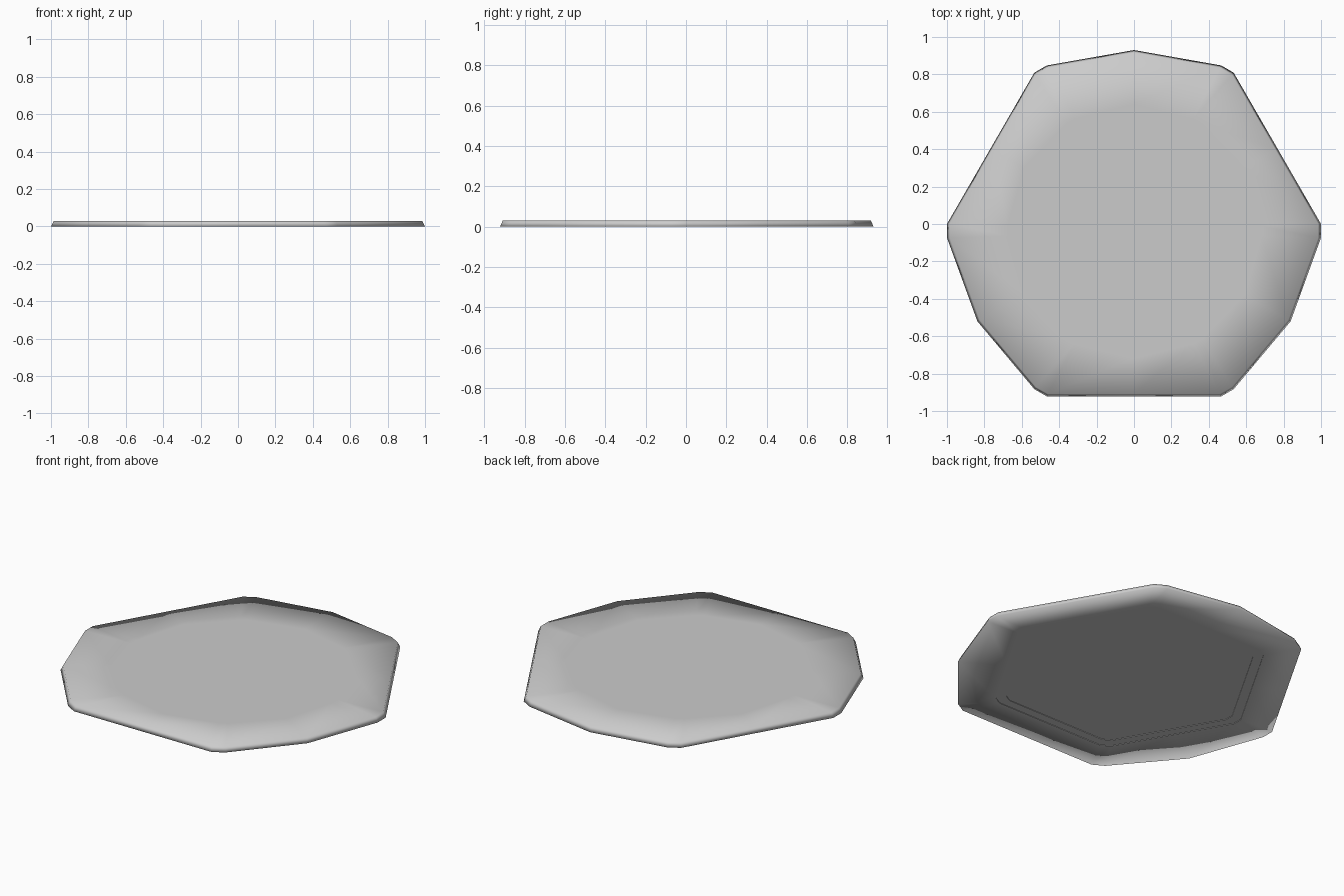
import bpy
import bmesh
from math import radians, cos, sin

default = bpy.data.objects.get("Cube")
if default:
    bpy.data.objects.remove(default)

CENTRE_Y = -0.037
CORNER = 2.2                              # half-angle of each clipped corner
STRAIGHT = cos(radians(30 - CORNER))      # radius at the middle of a straight side
BULGE = 0.967                             # radius at the middle of a bowed side


def material(name, rgb):
    mat = bpy.data.materials.new(name)
    mat.use_nodes = True
    mat.diffuse_color = (*rgb, 1)
    mat.node_tree.nodes["Principled BSDF"].inputs["Base Color"].default_value = (*rgb, 1)
    return mat


def outline(bow):
    """Six clipped corners; every second side is bowed out to the radius bow."""
    points = []
    for side in range(6):
        start = side * 60
        middle = bow if side % 2 else STRAIGHT
        points += [(start - CORNER, 1), (start + CORNER, 1), (start + 30, middle)]
    return points


def loop(bm, points, scale, z):
    return [bm.verts.new((r * scale * cos(radians(a)),
                          r * scale * sin(radians(a)) + CENTRE_Y, z))
            for a, r in points]


def bridge(bm, lower, upper):
    n = len(lower)
    for i in range(n):
        j = (i + 1) % n
        bm.faces.new((lower[i], lower[j], upper[j], upper[i]))


bm = bmesh.new()
body = outline(BULGE)
hexagon = outline(STRAIGHT)
circle = [(a, 1) for a, r in body]

# Stepped hexagonal recess underneath, from its centre out to the base
floor = loop(bm, hexagon, 0.72, 0.006)
ledge_in = loop(bm, hexagon, 0.72, 0.003)
ledge_out = loop(bm, hexagon, 0.78, 0.003)
foot = loop(bm, hexagon, 0.78, 0)

# Outer rim, sloping wall and flat top
rim = loop(bm, body, 1.0, 0)
shoulder = loop(bm, body, 0.985, 0.03)
top = loop(bm, circle, 0.68, 0.03)

loops = [floor, ledge_in, ledge_out, foot, rim, shoulder, top]
for lower, upper in zip(loops, loops[1:]):
    bridge(bm, lower, upper)
bm.faces.new(floor[::-1])
bm.faces.new(top)
bmesh.ops.recalc_face_normals(bm, faces=bm.faces)

# Soft shading everywhere except the crisp recess steps
for face in bm.faces:
    face.smooth = True
for ring in (floor, ledge_in, ledge_out, foot):
    members = set(ring)
    for edge in bm.edges:
        if set(edge.verts) <= members:
            edge.smooth = False

mesh = bpy.data.meshes.new("plate")
bm.to_mesh(mesh)
bm.free()
mesh.materials.append(material("light grey", (0.6, 0.6, 0.6)))
plate = bpy.data.objects.new("plate", mesh)
bpy.context.collection.objects.link(plate)
